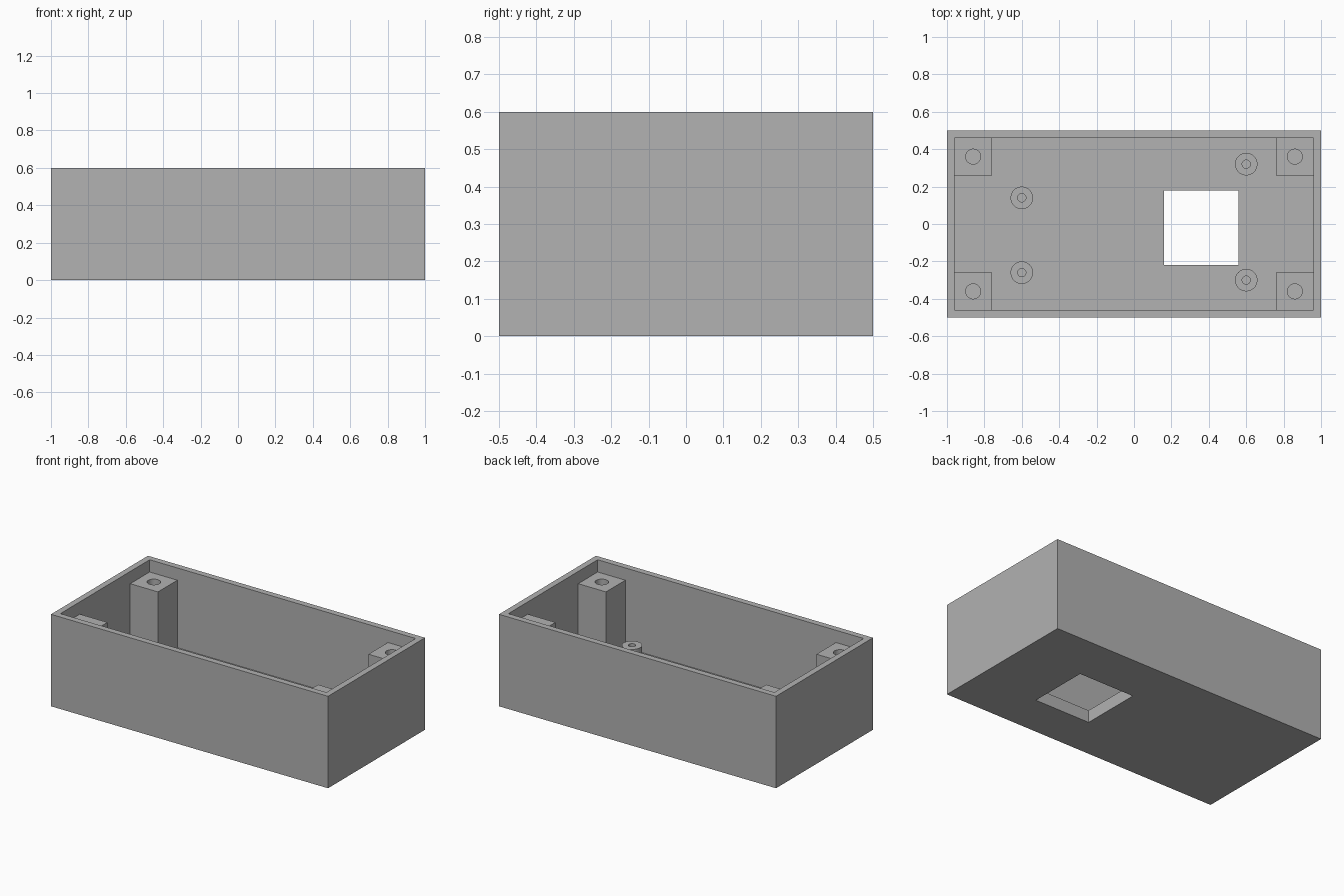
import bpy
import math

cube = bpy.data.objects.get("Cube")
if cube:
    bpy.data.objects.remove(cube, do_unlink=True)

WALL, FLOOR, HEIGHT = 0.04, 0.08, 0.6
POST_TOP, STANDOFF_TOP = 0.52, 0.2

grey = bpy.data.materials.new("light_grey")
grey.use_nodes = True
colour = (0.445, 0.445, 0.445, 1)
grey.diffuse_color = colour
grey.node_tree.nodes["Principled BSDF"].inputs["Base Color"].default_value = colour


def box(name, x, y, z):
    """Box spanning the given (low, high) ranges."""
    spans = (x, y, z)
    bpy.ops.mesh.primitive_cube_add(size=1, location=[sum(s) / 2 for s in spans])
    ob = bpy.context.object
    ob.name = name
    ob.scale = [s[1] - s[0] for s in spans]
    bpy.ops.object.transform_apply(location=False, rotation=False, scale=True)
    ob.data.materials.append(grey)
    return ob


def cylinder(name, x, y, radius, z):
    bpy.ops.mesh.primitive_cylinder_add(vertices=48, radius=radius, depth=z[1] - z[0],
                                        location=(x, y, sum(z) / 2))
    ob = bpy.context.object
    ob.name = name
    ob.data.materials.append(grey)
    return ob


def cut(target, cutter):
    """Subtract the cutter from the target, then discard it."""
    cutter.hide_render = True
    mod = target.modifiers.new("cut", "BOOLEAN")
    mod.operation = "DIFFERENCE"
    mod.solver = "EXACT"
    mod.object = cutter
    bpy.ops.object.select_all(action="DESELECT")
    target.select_set(True)
    bpy.context.view_layer.objects.active = target
    bpy.ops.object.modifier_apply(modifier=mod.name)
    bpy.data.objects.remove(cutter, do_unlink=True)
    bpy.ops.object.shade_smooth_by_angle(angle=math.radians(30))


# Open tray with a square window through its floor
tray = box("tray", (-1, 1), (-0.5, 0.5), (0, HEIGHT))
cut(tray, box("cavity_cutter", (WALL - 1, 1 - WALL), (WALL - 0.5, 0.5 - WALL), (FLOOR, 1)))
cut(tray, box("window_cutter", (0.16, 0.56), (-0.22, 0.18), (-0.1, 0.2)))

# Square screw posts in the four corners
for sx, side in ((-1, "right"), (1, "left")):
    for sy, end in ((-1, "front"), (1, "back")):
        x, y = sx * 0.86, sy * 0.36
        post = box(f"{end}_{side}_post", (x - 0.1, x + 0.1), (y - 0.1, y + 0.1), (FLOOR, POST_TOP))
        cut(post, cylinder("screw_cutter", x, y, 0.04, (0, 1)))

# Round standoffs on the floor
standoffs = ((-0.6, 0.14), (-0.6, -0.26), (0.6, 0.32), (0.6, -0.3))
for i, (x, y) in enumerate(standoffs, 1):
    standoff = cylinder(f"standoff_{i}", x, y, 0.06, (FLOOR, STANDOFF_TOP))
    cut(standoff, cylinder("pin_cutter", x, y, 0.022, (0, 1)))
